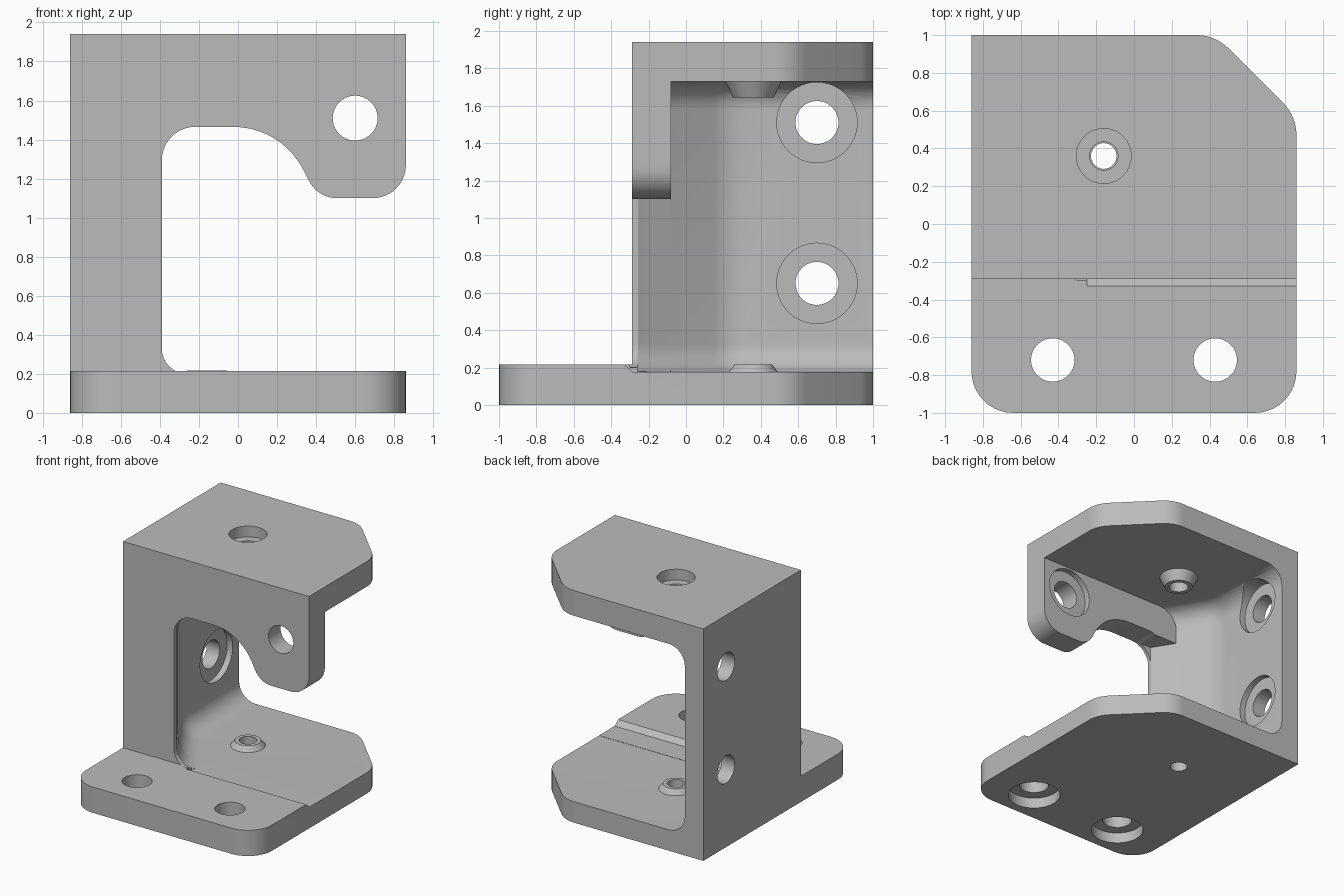
import bpy, bmesh, math
from mathutils import Vector, Matrix

if "Cube" in bpy.data.objects:
    bpy.data.objects.remove(bpy.data.objects["Cube"], do_unlink=True)

metal = bpy.data.materials.new("plain_grey")
grey = (0.5, 0.5, 0.5, 1)
metal.diffuse_color = grey
metal.use_nodes = True
metal.node_tree.nodes["Principled BSDF"].inputs["Base Color"].default_value = grey


def make_object(name, bm):
    bmesh.ops.recalc_face_normals(bm, faces=bm.faces)
    mesh = bpy.data.meshes.new(name)
    bm.to_mesh(mesh)
    bm.free()
    mesh.materials.append(metal)
    obj = bpy.data.objects.new(name, mesh)
    bpy.context.collection.objects.link(obj)
    return obj


def rounded(corners, steps=10):
    """Outline from (u, v, radius) corners, with arcs where radius > 0."""
    out = []
    for i, (u, v, r) in enumerate(corners):
        p = Vector((u, v))
        if r == 0:
            out.append(p)
            continue
        a = (Vector(corners[i - 1][:2]) - p).normalized()
        b = (Vector(corners[(i + 1) % len(corners)][:2]) - p).normalized()
        half = a.angle(b) / 2
        centre = p + (a + b).normalized() * r / math.sin(half)
        start = p + a * r / math.tan(half) - centre
        end = p + b * r / math.tan(half) - centre
        sweep = start.angle_signed(end)
        for k in range(steps + 1):
            out.append(centre + Matrix.Rotation(-sweep * k / steps, 2) @ start)
    return out


def prism(name, corners, axis, lo, hi, fillet=None):
    """Extrude an outline along an axis; fillet names the heights to round."""
    place = {"x": lambda p, w: (w, p.x, p.y),
             "y": lambda p, w: (p.x, w, p.y),
             "z": lambda p, w: (p.x, p.y, w)}[axis]
    bm = bmesh.new()
    base = bm.faces.new([bm.verts.new(place(p, lo)) for p in rounded(corners)])
    top = bmesh.ops.extrude_face_region(bm, geom=[base], use_keep_orig=True)["geom"]
    shift = Vector(place(Vector((0, 0)), hi - lo))
    bmesh.ops.translate(bm, vec=shift, verts=[g for g in top if isinstance(g, bmesh.types.BMVert)])
    bmesh.ops.recalc_face_normals(bm, faces=bm.faces)
    if fillet:
        edges = []
        for e in bm.edges:
            m = (e.verts[0].co + e.verts[1].co) / 2
            if m.x < -0.38 and any(abs(m.z - h) < 1e-4 for h in fillet):
                edges.append(e)
        bmesh.ops.bevel(bm, geom=edges, offset=0.15, segments=8, profile=0.5,
                        affect='EDGES', clamp_overlap=True)
    return make_object(name, bm)


def round_bar(name, axis, at, lo, hi, r1, r2=None):
    """Cylinder or cone from lo to hi along an axis; at gives the other two coordinates."""
    bm = bmesh.new()
    bmesh.ops.create_cone(bm, cap_ends=True, segments=48, radius1=r1,
                          radius2=r1 if r2 is None else r2, depth=hi - lo)
    mid = (lo + hi) / 2
    turn = {"x": Matrix.Rotation(math.pi / 2, 4, 'Y'),
            "y": Matrix.Rotation(-math.pi / 2, 4, 'X'), "z": Matrix()}[axis]
    spot = {"x": (mid, *at), "y": (at[0], mid, at[1]), "z": (*at, mid)}[axis]
    bmesh.ops.transform(bm, matrix=Matrix.Translation(spot) @ turn, verts=bm.verts)
    return make_object(name, bm)


def combine(obj, other, operation):
    mod = obj.modifiers.new(other.name, 'BOOLEAN')
    mod.operation, mod.solver, mod.object = operation, 'EXACT', other
    bpy.context.view_layer.objects.active = obj
    bpy.ops.object.modifier_apply(modifier=mod.name)
    bpy.data.objects.remove(other, do_unlink=True)


# Body: stepped side profile trimmed to the plan outline
body = prism("bracket_body", [(-1.1, 0, 0), (1.1, 0, 0), (1.1, 1.94, 0), (-0.29, 1.94, 0),
                              (-0.29, 0.215, 0), (-1.1, 0.215, 0)], "x", -1, 1)
plan = prism("plan_outline", [(-0.86, -1, 0.22), (0.86, -1, 0.22), (0.86, 0.57, 0.24),
                              (0.43, 1, 0.24), (-0.86, 1, 0)], "z", -0.2, 2.2)
combine(body, plan, 'INTERSECT')

# Main cavity between the plates, rounded into the side wall
combine(body, prism("cavity", [(-0.69, 1.2, 0), (-0.69, 0.22, 0.3), (-0.5025, -0.08, 0),
                               (1.2, -0.08, 0), (1.2, 1.2, 0)],
                    "z", 0.175, 1.73, (0.175, 1.73)), 'DIFFERENCE')
# Slanted inside of the front column
combine(body, prism("column_slant", [(-0.613, 0.1, 0), (-0.388, -0.26, 0), (0, -0.26, 0),
                                     (0, 0.1, 0)], "z", 0.177, 1.45, (0.177,)), 'DIFFERENCE')
# Front opening with arch and hanging tab
combine(body, prism("front_opening", [(-0.39, 0.2, 0.13), (-0.39, 1.465, 0.17),
                                      (0.22, 1.465, 0.4), (0.41, 1.1, 0.16),
                                      (0.86, 1.1, 0.17), (0.86, 1.3, 0), (1.2, 1.3, 0),
                                      (1.2, 0.2, 0)], "y", -0.3, -0.04), 'DIFFERENCE')
# Sloped step in the floor
combine(body, prism("floor_step", [(-0.375, 0.255, 0), (-0.285, 0.177, 0), (0, 0.177, 0),
                                   (0, 0.255, 0)], "x", -0.25, 1.2), 'DIFFERENCE')

# Conical bosses facing each other
pivot = (-0.16, 0.36)
combine(body, round_bar("floor_boss", "z", pivot, 0.165, 0.217, 0.14, 0.1), 'UNION')
combine(body, round_bar("roof_boss", "z", pivot, 1.645, 1.74, 0.11, 0.155), 'UNION')

# Screw holes, each with a wider recess: axis, position, hole span, radius, recess span, radius
holes = [("z", pivot, -0.2, 0.5, 0.068, None, None, 0),
         ("z", pivot, 1.5, 2.2, 0.075, 1.85, 2.2, 0.145),
         ("x", (0.7, 0.65), -1, -0.5, 0.115, -0.74, -0.45, 0.215),
         ("x", (0.7, 1.51), -1, -0.5, 0.115, -0.74, -0.45, 0.215),
         ("y", (0.6, 1.51), -0.5, 0, 0.115, -0.13, 0, 0.205)]
for side in (-1, 1):
    holes.append(("z", (side * 0.43, -0.72), -0.2, 0.5, 0.115, -0.2, 0.09, 0.205))
for axis, at, lo, hi, r, wide_lo, wide_hi, wide_r in holes:
    combine(body, round_bar("hole", axis, at, lo, hi, r), 'DIFFERENCE')
    if wide_r:
        combine(body, round_bar("recess", axis, at, wide_lo, wide_hi, wide_r), 'DIFFERENCE')

# Smooth curved faces, keep crisp edges
bpy.ops.object.select_all(action='DESELECT')
body.select_set(True)
bpy.context.view_layer.objects.active = body
bpy.ops.object.shade_smooth_by_angle(angle=math.radians(25))
